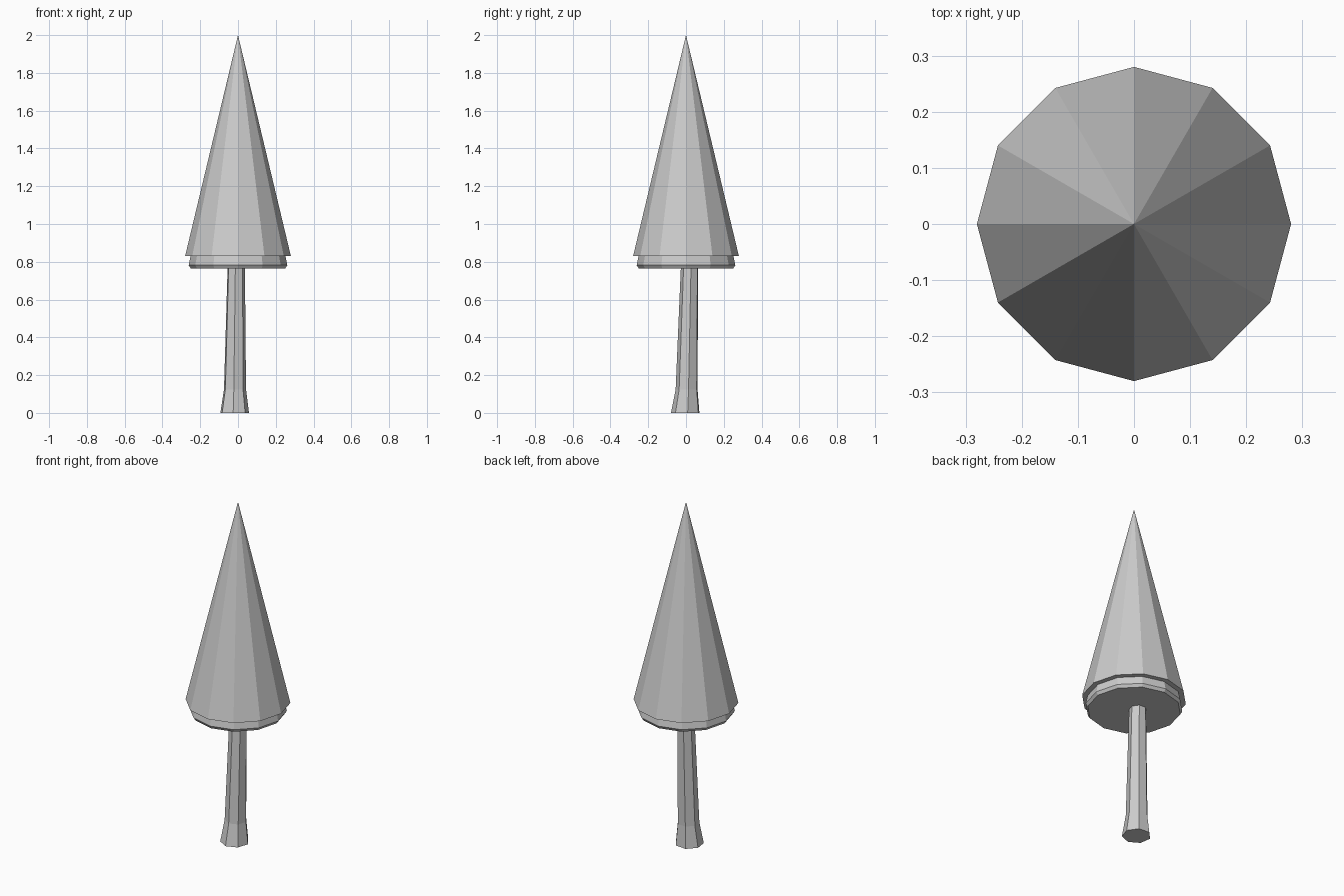
import bpy, bmesh
from math import sin, cos, radians, tau

cube = bpy.data.objects.get("Cube")
if cube:
    bpy.data.objects.remove(cube, do_unlink=True)

grey = bpy.data.materials.new("plain grey")
grey.use_nodes = True
grey.diffuse_color = (0.6, 0.6, 0.6, 1)
grey.node_tree.nodes["Principled BSDF"].inputs["Base Color"].default_value = (0.6, 0.6, 0.6, 1)


def loft(name, sides, start, rings, apex=None):
    """Join rings of (x, y, z, radius) into a flat-faced, closed solid."""
    bm = bmesh.new()
    loops = [[bm.verts.new((x + r * cos(start + tau * i / sides),
                            y + r * sin(start + tau * i / sides), z))
              for i in range(sides)] for x, y, z, r in rings]
    for low, high in zip(loops, loops[1:]):
        for i in range(sides):
            j = (i + 1) % sides
            bm.faces.new((low[i], low[j], high[j], high[i]))
    bm.faces.new(loops[0][::-1])
    if apex:
        tip = bm.verts.new(apex)
        for i in range(sides):
            bm.faces.new((loops[-1][i], loops[-1][(i + 1) % sides], tip))
    else:
        bm.faces.new(loops[-1])
    bmesh.ops.recalc_face_normals(bm, faces=bm.faces)
    mesh = bpy.data.meshes.new(name)
    bm.to_mesh(mesh)
    bm.free()
    mesh.materials.append(grey)
    obj = bpy.data.objects.new(name, mesh)
    bpy.context.collection.objects.link(obj)
    return obj


# Leaning trunk with a flared foot
loft("trunk", 7, radians(8),
     [(-0.019, -0.002, 0, 0.078), (-0.017, 0.005, 0.125, 0.06), (-0.01, 0.02, 0.78, 0.047)])

# Tall foliage cone
loft("foliage_cone", 12, 0, [(0, 0, 0.83, 0.28)], apex=(0, 0, 2))

# Skirt under the cone with a chamfered lower rim
loft("foliage_skirt", 12, 0,
     [(0, 0, 0.765, 0.25), (0, 0, 0.782, 0.261), (0, 0, 0.835, 0.25)])
